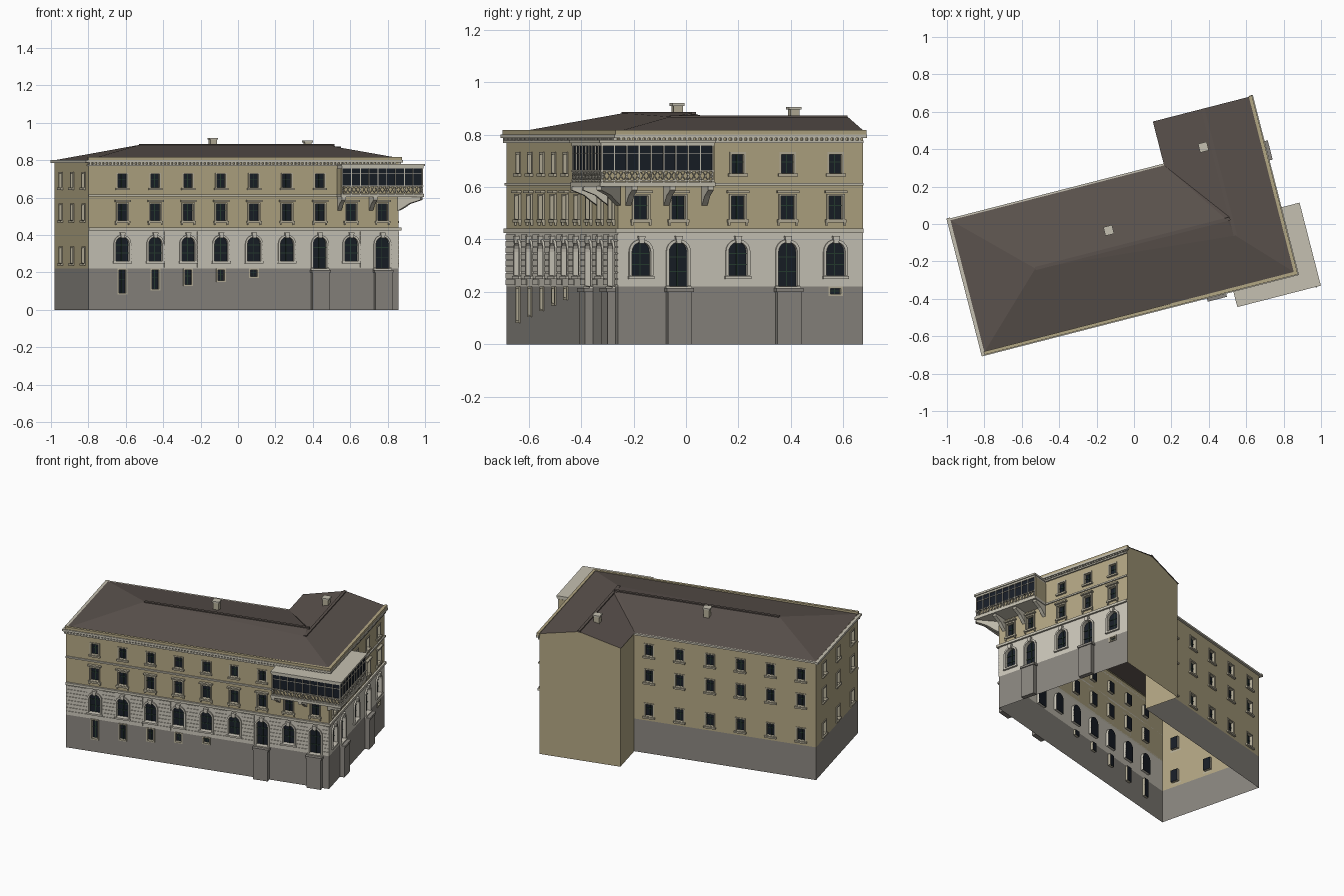
import bpy, bmesh, math
from mathutils import Vector

if "Cube" in bpy.data.objects:
    bpy.data.objects.remove(bpy.data.objects["Cube"])

T = math.radians(14.4)
C, S = math.cos(T), math.sin(T)
L, D, WU, WV = 1.713, 0.724, 1.185, 0.964      # front length, main depth, wing left edge, wing depth
COL = dict(tan=(.45, .385, .23), stone=(.60, .57, .49), base=(.255, .24, .215), roof=(.105, .085, .075),
           dark=(.009, .013, .02), green=(.02, .045, .03), trim=(.56, .53, .44), frame=(.47, .43, .32))
parts = {}

def P(u, v, z):                                # building axes to world
    return Vector((-.80 + u*C - v*S, -.685 + u*S + v*C, z))

def bm_of(name, col):
    return parts.setdefault((name, col), bmesh.new())

# walls: origin u, v; direction; outward normal
FRONT, RIGHT = (0, 0, 1, 0, 0, -1), (L, 0, 0, 1, 1, 0)
LEFT, BACK = (0, 0, 0, 1, -1, 0), (0, D, 1, 0, 0, 1)

def W(w, a, z, d=0):
    return P(w[0] + a*w[2] + d*w[4], w[1] + a*w[3] + d*w[5], z)

def prism(part, A, B):                         # closed solid between two outlines
    bm = bm_of(*part)
    a, b = [bm.verts.new(p) for p in A], [bm.verts.new(p) for p in B]
    n = len(a)
    fs = [bm.faces.new(a), bm.faces.new(b[::-1])]
    fs += [bm.faces.new((a[i], b[i], b[(i+1) % n], a[(i+1) % n])) for i in range(n)]
    bmesh.ops.recalc_face_normals(bm, faces=fs)

def plate(part, w, pts, d0, d1):
    prism(part, [W(w, a, z, d0) for a, z in pts], [W(w, a, z, d1) for a, z in pts])

def wbox(part, w, a0, a1, z0, z1, d0, d1):
    plate(part, w, [(a0, z0), (a1, z0), (a1, z1), (a0, z1)], d0, d1)

def box(part, u0, u1, v0, v1, z0, z1):
    wbox(part, FRONT, u0, u1, z0, z1, -v0, -v1)

def loft(part, loops):                         # open skin through equal outlines
    bm = bm_of(*part)
    R = [[bm.verts.new(p) for p in l] for l in loops]
    n = len(R[0])
    for r, s in zip(R, R[1:]):
        for i in range(n):
            bm.faces.new((r[i], r[(i+1) % n], s[(i+1) % n], s[i]))

def panel(part, w, outline, holes):            # flat wall with openings
    bm = bmesh.new()
    es = []
    for loop in [outline] + holes:
        vs = [bm.verts.new(W(w, a, z)) for a, z in loop]
        es += [bm.edges.new((vs[i], vs[(i+1) % len(vs)])) for i in range(len(vs))]
    n = W(w, 0, 0, 1) - W(w, 0, 0)
    bmesh.ops.triangle_fill(bm, edges=es, use_beauty=True, use_dissolve=False, normal=n)
    out = bm_of(*part)
    for f in bm.faces:
        f.normal_update()
        vs = [v.co for v in f.verts]
        if f.normal.dot(n) < 0:
            vs.reverse()
        out.faces.new([out.verts.new(c) for c in vs])
    bm.free()

def rect(a0, a1, z0, z1):
    return [(a0, z0), (a1, z0), (a1, z1), (a0, z1)]

def opening(c, hw, z0, z1, arch, g=0):         # outline grown by g
    if not arch:
        return rect(c-hw-g, c+hw+g, z0-g, z1+g)
    r, zs = hw+g, z1-hw
    return [(c-r, z0), (c+r, z0)] + [(c + r*math.cos(t), zs + r*math.sin(t))
                                     for t in [math.pi*i/10 for i in range(11)]]

def window(w, c, hw, z0, z1, kind):
    arch = kind == 'arch'
    inn, out = opening(c, hw, z0, z1, arch), opening(c, hw, z0, z1, arch, .011 if arch else .008)
    fr = ('window_frames', 'stone' if arch else 'frame')
    p = .009 if kind in ('arch', 'hood') else .005
    loft(fr, [[W(w, a, z, d) for a, z in o] for o, d in
              ((out, 0), (out, p), (inn, p), (inn, -.018))])
    plate(('window_panes', 'dark'), w, inn, -.018, -.016)
    g = ('window_bars', 'green')
    wbox(g, w, c-.002, c+.002, z0, z1, -.016, -.012)
    for k in ((.33, .66) if arch else (.6,)):
        z = z0 + (z1-z0)*k
        wbox(g, w, c-hw, c+hw, z-.002, z+.002, -.016, -.012)
    if kind != 'plain':
        wbox(fr, w, c-hw-.014, c+hw+.014, z0-.013, z0-.002, 0, .013)          # sill
    if kind == 'hood':
        wbox(fr, w, c-hw-.016, c+hw+.016, z1+.012, z1+.021, 0, .018)
        for s in (-1, 1):
            wbox(fr, w, c+s*(hw+.008)-.004, c+s*(hw+.008)+.004, z0-.025, z0-.013, 0, .009)
    if arch:
        plate(fr, w, [(c-.009, z1-.005), (c+.009, z1-.005), (c+.014, z1+.024), (c-.014, z1+.024)], 0, .018)
    return inn

# window centres along each wall
fc = [(x + .80)/C for x in [-.619 + .176*i for i in range(7)] + [.605, .772]]
rc = [(y + .259)/C for y in (-.172, -.03, .197, .387, .57)]

# street walls: base, stone ground floor, two plastered floors
for w, length, cs, doors, tops in ((FRONT, L, fc, (6, 8), range(7)), (RIGHT, WV, rc, (1, 3), (2, 3, 4))):
    low = []
    if w is FRONT:
        for i, zb in enumerate((.09, .112, .135, .157, .178)):
            low.append(window(w, cs[i], .019, zb, .212, 'plain'))
    else:
        low.append(window(w, cs[4], .02, .192, .212, 'plain'))
    panel(('base_walls', 'base'), w, rect(0, length, 0, .22), low)
    panel(('ground_floor_walls', 'stone'), w, rect(0, length, .22, .43),
          [window(w, c, .037, .223 if i in doors else .262, .39, 'arch') for i, c in enumerate(cs)])
    panel(('upper_walls', 'tan'), w, rect(0, length, .43, .80),
          [window(w, c, .027, .478, .565, 'hood') for c in cs] +
          [window(w, cs[i], .024, .653, .725, 'sill') for i in tops])
    for i in doors:                            # blocks below the doors
        c = cs[i]
        wbox(('door_blocks', 'base'), w, c-.047, c+.047, 0, .2, 0, .03)
        wbox(('door_blocks', 'base'), w, c-.053, c+.053, .2, .214, 0, .036)
    e = .012 if w is FRONT else 0
    wbox(('string_courses', 'trim'), w, 0, length+e, .425, .441, 0, .012)
    wbox(('string_courses', 'trim'), w, 0, length+e*.7, .606, .616, 0, .008)
    wbox(('cornice', 'trim'), w, -.01 if e else 0, length + (.01 if e else .0), .768, .777, 0, .01)
    for k in range(int(length/.02)):
        wbox(('dentils', 'trim'), w, k*.02+.004, k*.02+.014, .777, .787, 0, .014)

# shallow stone courses on the front between the arches
edges = [0] + [v for c in fc for v in (c-.05, c+.05)] + [L]
for a0, a1 in zip(edges[::2], edges[1::2]):
    for k in range(8):
        wbox(('stone_courses', 'stone'), FRONT, a0, a1, .226+k*.0245, .247+k*.0245, 0, .004)

# plain left and back walls
for w, length, cs in ((LEFT, D, (.10, .345, .585)), (BACK, WU, [.098 + .198*i for i in range(6)])):
    panel(('base_walls', 'base'), w, rect(0, length, 0, .22), [])
    panel(('upper_walls', 'tan'), w, rect(0, length, .22, .80),
          [window(w, c, .025, a, b, 'sill') for c in cs for a, b in ((.25, .33), (.48, .56), (.655, .73))])
panel(('wing_walls', 'tan'), (0, WV, 1, 0, 0, 1), [(WU, 0), (L, 0), (L, .812), (1.455, .866), (WU, .80)], [])
panel(('wing_walls', 'tan'), (WU, 0, 0, 1, -1, 0), rect(D, WV, 0, .80), [])

# cornice slabs and parapets
o = .019
cor, par = ('cornice', 'trim'), ('parapet', 'tan')
box(cor, -o, L+o, -o, 0, .787, .80)
box(cor, L, L+o, 0, WV+.012, .787, .80)
box(cor, -o, 0, 0, D+o, .785, .80)
box(cor, 0, WU, D, D+.014, .788, .80)
box(par, -.004, L+.014, -.014, .004, .80, .817)
box(par, L-.004, L+.014, .004, WV+.010, .80, .817)

# roof planes
pt = dict(a=(0, 0, .802), b=(0, D+.004, .80), c=(WU-.006, D+.004, .80), d=(WU-.006, WV+.006, .80),
          e=(L, WV+.006, .812), f=(L, 0, .812), h=(.375, .365, .882), m=(1.43, .365, .882),
          n=(1.455, .365, .868), s=(1.455, .27, .868), t=(1.455, WV+.006, .868))
bm = bm_of('roof', 'roof')
vs = {k: bm.verts.new(P(*p)) for k, p in pt.items()}
for f in ('ahb', 'afsh', 'smh', 'snm', 'bhmc', 'mnc', 'cntd', 'fens', 'ent'):
    bm.faces.new([vs[k] for k in f])
for f in bm.faces:
    f.normal_update()
    if f.normal.z < 0:
        f.normal_flip()
box(('ridge_caps', 'roof'), .375, 1.45, .356, .374, .876, .887)
box(('ridge_caps', 'roof'), 1.446, 1.464, .27, WV+.004, .862, .873)

# chimneys
for u, v, z in ((.806, .465, .92), (1.407, .77, .906)):
    box(('chimneys', 'frame'), u-.018, u+.018, v-.018, v+.018, .80, z-.01)
    box(('chimneys', 'trim'), u-.024, u+.024, v-.024, v+.024, z-.01, z)

# glazed corner balcony
U0, U1, V0, V1 = 1.37, 1.828, -.10, .355
def ell(part, i, z0, z1):
    box(part, U0+max(i, 0), U1-i, V0+i, 0, z0, z1)
    box(part, L, U1-i, 0, V1-max(i, 0), z0, z1)
ell(('balcony_floor', 'trim'), 0, .603, .62)
ell(('balcony_parapet', 'tan'), .02, .62, .665)
ell(('balcony_glass', 'dark'), .01, .665, .757)
ell(('balcony_roof', 'trim'), .004, .757, .768)
ell(('balcony_roof', 'trim'), -.003, .768, .78)
box(('balcony_end_walls', 'tan'), U0+.002, U0+.012, V0+.012, 0, .62, .757)
box(('balcony_end_walls', 'tan'), L, U1-.012, V1-.012, V1-.002, .62, .757)
for w, a0, a1, nb in ((((0, V0, 1, 0, 0, -1)), U0, U1, 9), ((U1, 0, 0, 1, 1, 0), V0, V1, 9)):
    for z in (.621, .66):
        wbox(('balcony_rails', 'trim'), w, a0+.004, a1-.004, z, z+.005, -.009, -.003)
    wbox(('balcony_mullions', 'trim'), w, a0+.008, a1-.008, .727, .73, -.01, -.006)
    for k in range(nb+1):
        a = a0 + .01 + (a1-a0-.02)*k/nb
        wbox(('balcony_mullions', 'trim'), w, a-.002, a+.002, .62, .757, -.011, -.005)
    n = 20
    st = (a1-a0-.012)/n
    for k in range(n):                         # lattice of crossed bars
        a, b, t = a0+.006+k*st, a0+.006+(k+1)*st, .002
        for p, q in ((a, b), (b, a)):
            plate(('balcony_lattice', 'trim'), w, [(p-t, .625), (p+t, .625), (q+t, .661), (q-t, .661)], -.008, -.004)

# brackets below the balcony
def bracket(w, c, k=1):
    prof = [(0, .604), (.10*k, .604), (.10*k, .588), (.05*k, .568), (.022*k, .545), (0, .53)]
    prism(('balcony_brackets', 'trim'), [W(w, c-.011, z, d) for d, z in prof], [W(w, c+.011, z, d) for d, z in prof])
for a in (1.385, 1.56):
    bracket(FRONT, a)
for a in (.04, .19, .34):
    bracket(RIGHT, a)
q = math.sqrt(.5)
bracket((L, 0, q, q, q, -q), 0, 1.42)

# turn every collected part into an object
mats = {}
for k, c in COL.items():
    mats[k] = bpy.data.materials.new(k)
    mats[k].diffuse_color = (*c, 1)
for (name, col), bm in parts.items():
    if name == 'window_frames':
        bmesh.ops.recalc_face_normals(bm, faces=bm.faces)
    bmesh.ops.remove_doubles(bm, verts=bm.verts if 'walls' in name and 'end' not in name else [], dist=1e-5)
    me = bpy.data.meshes.new(name)
    bm.to_mesh(me)
    bm.free()
    me.materials.append(mats[col])
    bpy.context.collection.objects.link(bpy.data.objects.new(name, me))

for m in bpy.data.materials:
    if m.users and not m.is_grease_pencil:
        m.use_nodes = True
        m.node_tree.nodes["Principled BSDF"].inputs["Base Color"].default_value = m.diffuse_color
